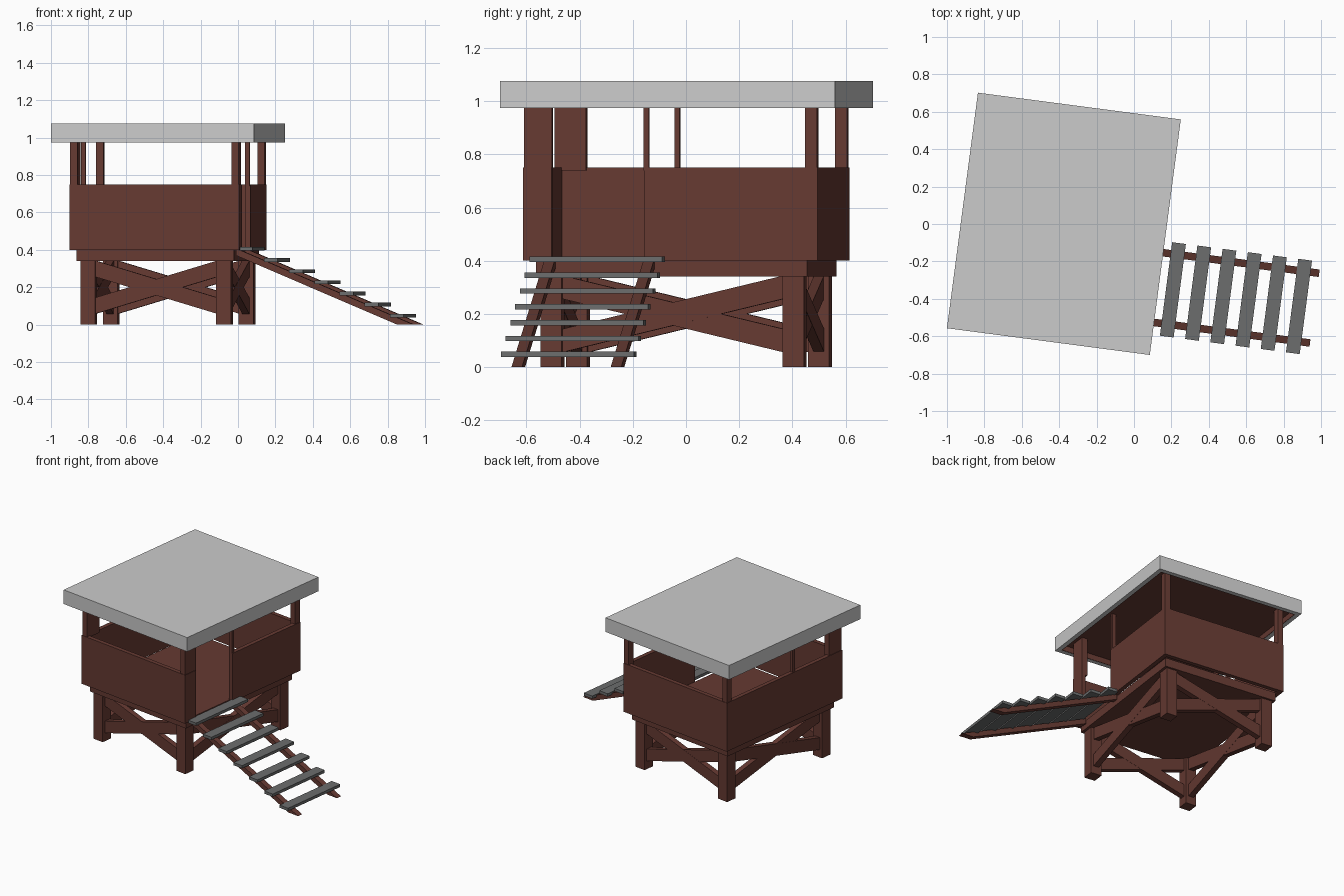
import bpy, bmesh
from math import radians, atan2, hypot
from mathutils import Matrix, Vector

if "Cube" in bpy.data.objects:
    bpy.data.objects.remove(bpy.data.objects["Cube"])

# Whole hut is turned slightly about z; parts are laid out in its local frame
FRAME = Matrix.Translation((-0.375, 0.001, 0)) @ Matrix.Rotation(radians(-7.5), 4, 'Z')


def material(name, rgb):
    m = bpy.data.materials.new(name)
    m.diffuse_color = (*rgb, 1)
    m.use_nodes = True
    m.node_tree.nodes["Principled BSDF"].inputs["Base Color"].default_value = m.diffuse_color
    return m


WOOD = material("brown_wood", (0.133, 0.042, 0.032))
SLATE = material("dark_grey", (0.150, 0.155, 0.155))


def finish(name, bm, mat):
    bmesh.ops.recalc_face_normals(bm, faces=bm.faces)
    bm.transform(FRAME)
    me = bpy.data.meshes.new(name)
    bm.to_mesh(me)
    bm.free()
    if mat:
        me.materials.append(mat)
    ob = bpy.data.objects.new(name, me)
    bpy.context.collection.objects.link(ob)
    return ob


def box(name, x, y, z, mat=WOOD):
    """Box from (min, max) ranges."""
    bm = bmesh.new()
    bmesh.ops.create_cube(bm, size=1)
    for v in bm.verts:
        v.co = Vector([r[0] if c < 0 else r[1] for c, r in zip(v.co, (x, y, z))])
    return finish(name, bm, mat)


def brace(name, a, b, depth, height):
    """Slanted board between two points lying in a vertical plane."""
    a, b = Vector(a), Vector(b)
    d = b - a
    bm = bmesh.new()
    bmesh.ops.create_cube(bm, size=1)
    m = (Matrix.Translation((a + b) / 2)
         @ Matrix.Rotation(atan2(d.y, d.x), 4, 'Z')
         @ Matrix.Rotation(-atan2(d.z, hypot(d.x, d.y)), 4, 'Y')
         @ Matrix.Diagonal((d.length, depth, height, 1)))
    bm.transform(m)
    return finish(name, bm, WOOD)


# Legs
LX, LY = 0.366, 0.459
for sx, nx in ((-1, "left"), (1, "right")):
    for sy, ny in ((-1, "front"), (1, "back")):
        box(f"{ny}_{nx}_leg", (sx * LX - .04, sx * LX + .04),
            (sy * LY - .04, sy * LY + .04), (0, .345))

# Crossed braces on all four sides
for s, nx, ny in ((-1, "left", "front"), (1, "right", "back")):
    for k, (z0, z1) in enumerate(((.09, .31), (.31, .09))):
        depth = .04 - .002 * k
        brace(f"{ny}_brace_{k + 1}", (-LX, s * LY, z0), (LX, s * LY, z1), depth, .083)
        brace(f"{nx}_brace_{k + 1}", (s * LX, -LY, z0), (s * LX, LY, z1), depth, .085)

# Platform
box("floor", (-.424, .424), (-.514, .514), (.34, .402))

# Walls, with a doorway in the right side
WX, WY, T = .458, .558, .03
WZ = (.40, .75)
box("front_wall", (-WX, WX), (-WY, -WY + T), WZ)
box("back_wall", (-WX, WX), (WY - T, WY), WZ)
box("left_wall", (-WX, -WX + T), (-WY + T, WY - T), WZ)
box("right_wall", (WX - T, WX), (-.10, WY - T), WZ)
box("door_side_wall", (WX - T, WX), (-WY + T, -.45), WZ)

# Roof posts: wide at the front, square at the back, thin in the middle
PZ = (.74, .99)
I = .003
for s, n in ((-1, "left"), (1, "right")):
    def side(w):
        return sorted((s * (WX - I), s * (WX - I - w)))
    box(f"front_{n}_post", side(.04), (-WY + I, -.45 if s > 0 else -.435), PZ)
    box(f"back_{n}_post", side(.04), (WY - I - .045, WY - I), PZ)
    box(f"middle_{n}_post", side(.025), (-.102, -.082), PZ)

# Roof slab with a wooden rim and recessed wooden ceiling
RX, RY, R = .547, .635, .03
box("roof", (-RX, RX), (-RY, RY), (1.02, 1.076), None)
for s, nx, ny in ((-1, "left", "front"), (1, "right", "back")):
    box(f"{nx}_roof_edge", sorted((s * RX, s * (RX - R))), (-RY, RY), (.974, 1.02), None)
    box(f"{ny}_roof_edge", (-RX + R, RX - R), sorted((s * RY, s * (RY - R))), (.974, 1.02), None)
    box(f"{nx}_roof_lining", sorted((s * (RX - R), s * (RX - R - .004))),
        (-RY + R, RY - R), (.975, 1.02))
    box(f"{ny}_roof_lining", (-RX + R, RX - R),
        sorted((s * (RY - R), s * (RY - R - .004))), (.975, 1.02))
box("ceiling", (-RX + R, RX - R), (-RY + R, RY - R), (1.015, 1.021))
for n in ("front_left", "front_right", "back_left", "back_right",
          "middle_left", "middle_right"):
    # posts reach the recessed ceiling
    me = bpy.data.objects[n + "_post"].data
    for v in me.vertices:
        if v.co.z > .9:
            v.co.z = 1.018

# Stair stringers
DOOR_Y = -.272
for s, n in ((-1, "front"), (1, "back")):
    yc = DOOR_Y + s * .188
    bm = bmesh.new()
    f = bm.faces.new([bm.verts.new((x, yc - .02, z)) for x, z in
                      ((.43, .408), (1.388, 0), (1.30, 0), (.43, .37))])
    ext = bmesh.ops.extrude_face_region(bm, geom=[f])
    bmesh.ops.translate(bm, vec=(0, .04, 0),
                        verts=[g for g in ext["geom"] if isinstance(g, bmesh.types.BMVert)])
    finish(f"{n}_stair_stringer", bm, WOOD)

# Stair treads
for i in range(7):
    x, z = .488 + .136 * i, .415 - .0595 * i
    box(f"stair_tread_{i + 1}", (x - .037, x + .037), (DOOR_Y - .254, DOOR_Y + .25),
        (z - .02, z), SLATE)
